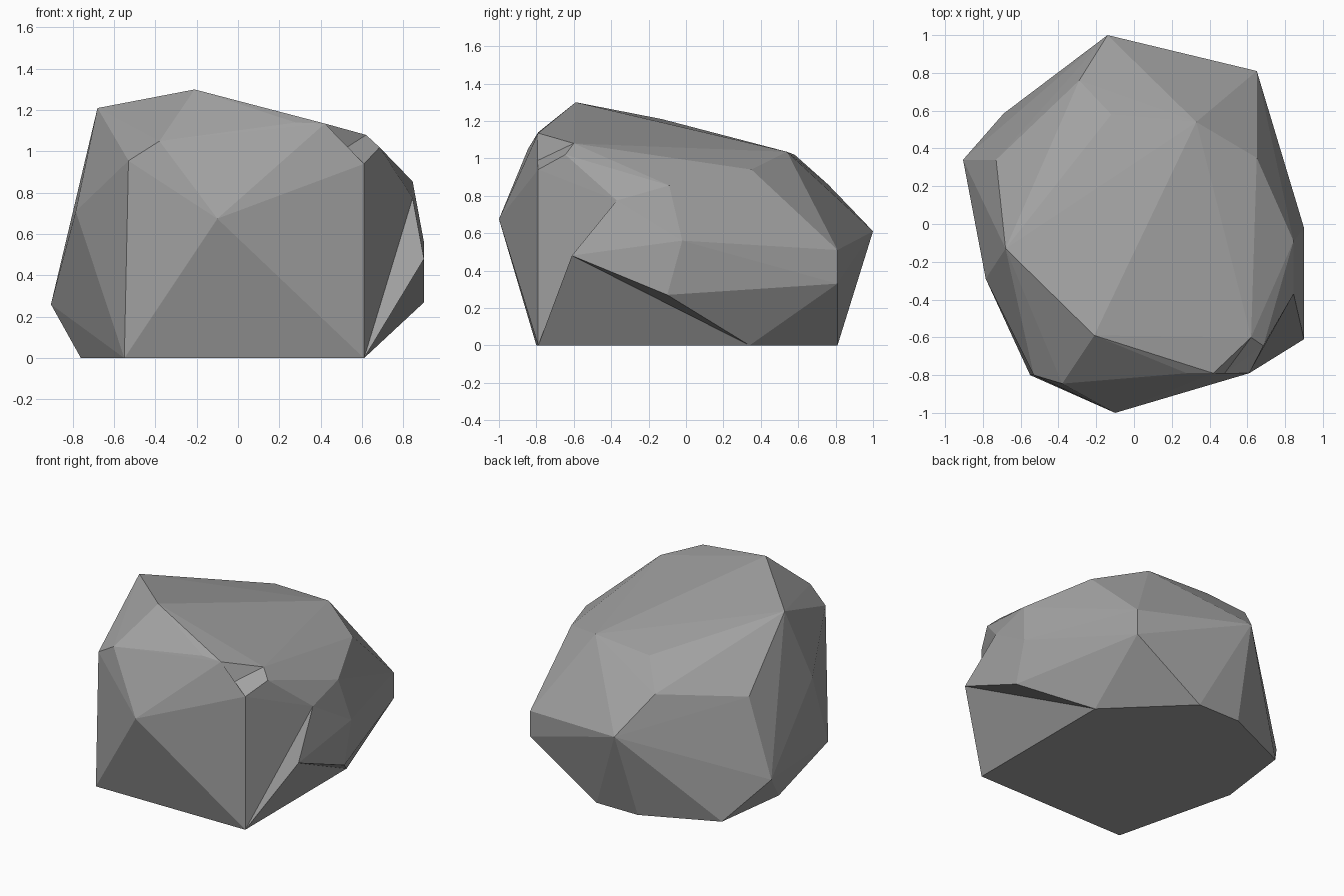
import bpy, bmesh

if "Cube" in bpy.data.objects:
    bpy.data.objects.remove(bpy.data.objects["Cube"])

# Corner points of the boulder, one letter each
POINTS = {
    # crown
    "A": (-.21, -.59, 1.30), "B": (-.68, -.13, 1.21), "X": (.33, .54, 1.035),
    "Y": (-.12, .58, 1.02), "W": (.65, .35, .94), "a": (-.29, .76, .86),
    # front
    "G": (-.53, -.80, .955), "H": (-.38, -.845, 1.05), "I": (-.10, -1.0, .675),
    "J": (.28, -.79, 1.14), "K": (.42, -.79, 1.135), "M": (.61, -.79, .94),
    "N": (.62, -.60, 1.08), "O": (.685, -.645, 1.02),
    # left
    "C": (-.785, -.29, .71), "D": (-.905, .34, .26), "b": (-.73, .34, .80),
    # right
    "Q": (.845, -.37, .775), "S": (.845, -.09, .855), "T": (.90, -.02, .56),
    "U": (.90, -.10, .27),
    # back
    "y": (.65, .81, .51), "z": (.65, .81, .33), "Z": (-.14, 1.0, .61),
    # flat base
    "P": (.61, -.79, 0), "V": (.61, .34, 0), "e": (.13, .81, 0),
    "d": (-.19, .81, 0), "c": (-.69, .585, 0), "E": (-.76, .05, 0),
    "F": (-.55, -.80, 0),
}

bm = bmesh.new()
v = {k: bm.verts.new(p) for k, p in POINTS.items()}
bmesh.ops.convex_hull(bm, input=bm.verts[:])


def move_patch(groups, tip):
    """Replace the faces lying inside any corner group by a fan to a new tip."""
    sets = [{v[k] for k in g} for g in groups]
    patch = [f for f in bm.faces if any(set(f.verts) <= s for s in sets)]
    inside = set(patch)
    rim = [e for e in {e for f in patch for e in f.edges}
           if sum(f in inside for f in e.link_faces) == 1]
    bmesh.ops.delete(bm, geom=patch, context="FACES_ONLY")
    t = bm.verts.new(tip)
    for e in rim:
        bm.faces.new((e.verts[0], e.verts[1], t))


move_patch(["KMNO", "JKMP"], (.48, -.79, .99))   # chipped front corner
move_patch(["PQTUV"], (.90, -.61, .48))          # jutting spur on the right

# Tidy up stray geometry left by the patches
bmesh.ops.delete(bm, geom=[e for e in bm.edges if not e.link_faces], context="EDGES")
bmesh.ops.delete(bm, geom=[p for p in bm.verts if not p.link_faces], context="VERTS")
bmesh.ops.recalc_face_normals(bm, faces=bm.faces[:])

mesh = bpy.data.meshes.new("boulder")
bm.to_mesh(mesh)
bm.free()

stone = bpy.data.materials.new("stone grey")
stone.diffuse_color = (.36, .36, .36, 1)
stone.use_nodes = True
stone.node_tree.nodes["Principled BSDF"].inputs["Base Color"].default_value = stone.diffuse_color
mesh.materials.append(stone)
bpy.context.collection.objects.link(bpy.data.objects.new("boulder", mesh))
